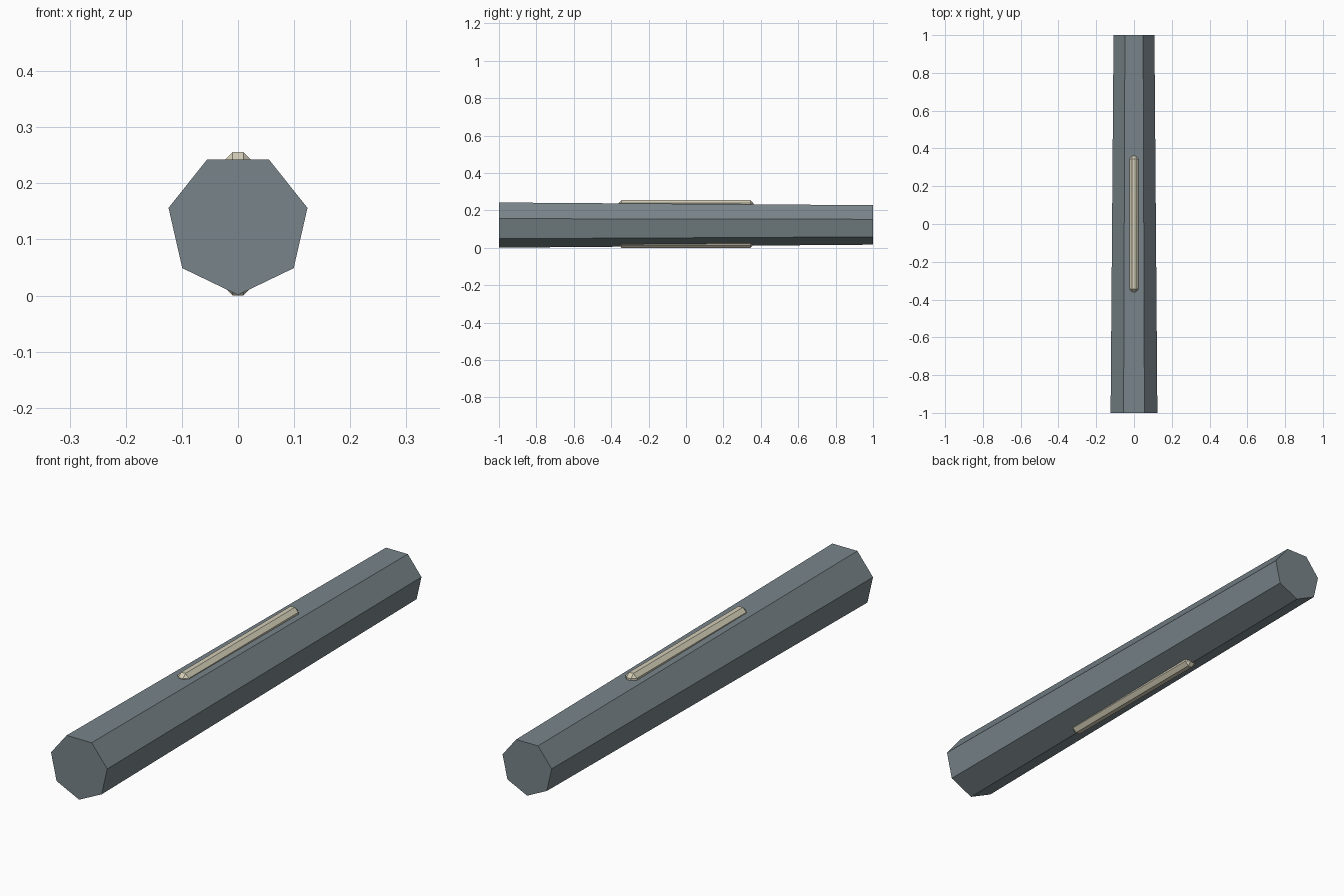
import bpy, bmesh, math

if "Cube" in bpy.data.objects:
    bpy.data.objects.remove(bpy.data.objects["Cube"])


def material(name, rgb):
    m = bpy.data.materials.new(name)
    m.diffuse_color = (*rgb, 1)
    m.use_nodes = True
    m.node_tree.nodes["Principled BSDF"].inputs["Base Color"].default_value = m.diffuse_color
    return m


def add_object(name, bm, mat):
    bmesh.ops.recalc_face_normals(bm, faces=bm.faces)
    mesh = bpy.data.meshes.new(name)
    bm.to_mesh(mesh)
    bm.free()
    mesh.materials.append(mat)
    ob = bpy.data.objects.new(name, mesh)
    bpy.context.collection.objects.link(ob)
    return ob


grey = material("slate grey", (0.188, 0.231, 0.25))
cream = material("pale cream", (0.65, 0.61, 0.47))
CENTRE_Z = 0.128
SIDES = 7

# Tapered seven-sided shaft, one edge pointing straight down
bm = bmesh.new()
rings = []
for y, radius in ((-1, 0.127), (1, 0.111)):
    ring = []
    for i in range(SIDES):
        a = 2 * math.pi * i / SIDES
        ring.append(bm.verts.new((radius * math.sin(a), y, CENTRE_Z - radius * math.cos(a))))
    rings.append(ring)
    bm.faces.new(ring)
front, back = rings
for i in range(SIDES):
    j = (i + 1) % SIDES
    bm.faces.new((front[i], front[j], back[j], back[i]))
add_object("shaft", bm, grey)

# Chamfered bar passing through the shaft, showing above and below
bm = bmesh.new()
bmesh.ops.create_cube(bm, size=1)
for v in bm.verts:
    v.co.x *= 0.05
    v.co.y *= 0.72
    v.co.z = v.co.z * 0.256 + CENTRE_Z
bmesh.ops.bevel(bm, geom=bm.edges[:], offset=0.0155, offset_type='OFFSET',
                segments=1, profile=0.5, affect='EDGES')
add_object("inlaid_bar", bm, cream)
